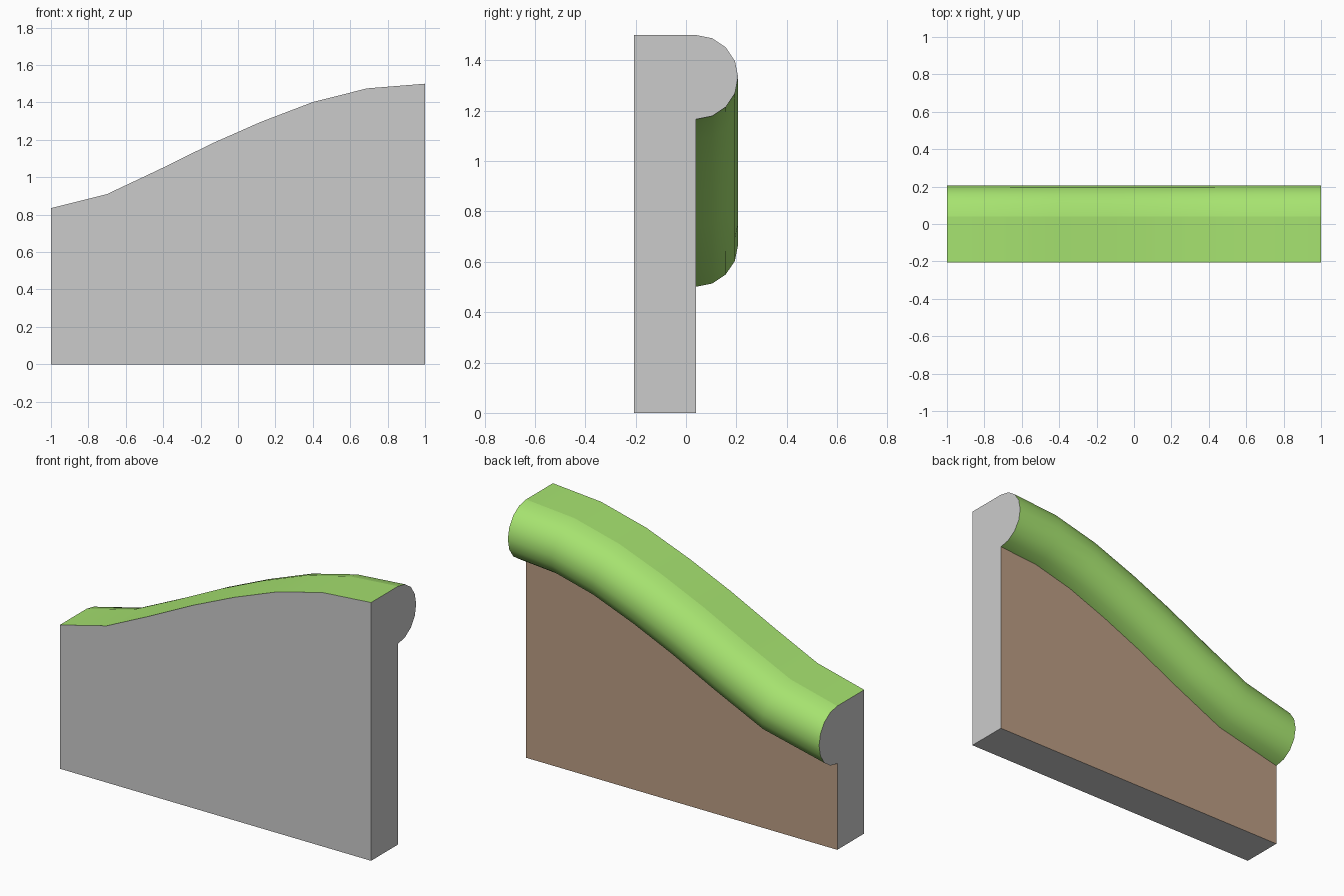
import bpy, bmesh, math

if "Cube" in bpy.data.objects:
    bpy.data.objects.remove(bpy.data.objects["Cube"])

FRONT, BACK, R, SEG = -0.207, 0.04, 0.167, 8

# Upper outline of the sloping wall (x, z)
outline = [(-1, 0.835), (-0.70, 0.91), (-0.42, 1.042), (-0.14, 1.18),
           (0.12, 1.295), (0.40, 1.402), (0.69, 1.475), (1, 1.5)]


def material(name, color):
    m = bpy.data.materials.new(name)
    m.diffuse_color = (*color, 1)
    m.use_nodes = True
    m.node_tree.nodes["Principled BSDF"].inputs["Base Color"].default_value = m.diffuse_color
    return m


bm = bmesh.new()

# Half-round rail sections, square to the slope, vertical at both ends
rings, front_top = [], []
last = len(outline) - 1
for i, (x, z) in enumerate(outline):
    slope = 0.0
    if 0 < i < last:
        (x0, z0), (x1, z1) = outline[i - 1], outline[i + 1]
        slope = math.atan2(z1 - z0, x1 - x0)
    ring = []
    for j in range(SEG + 1):
        a = math.pi * j / SEG
        drop = R * (1 - math.cos(a))
        ring.append(bm.verts.new((x + drop * math.sin(slope),
                                  BACK + R * math.sin(a),
                                  z - drop * math.cos(slope))))
    rings.append(ring)
    front_top.append(bm.verts.new((x, FRONT, z)))

# Floor corners
fl, fr, bl, br = (bm.verts.new((x, y, 0)) for y in (FRONT, BACK) for x in (-1, 1))


def face(verts, mat=0, smooth=False):
    f = bm.faces.new(verts)
    f.material_index, f.smooth = mat, smooth


# Green flat top and rounded rail
for i in range(last):
    a, b = rings[i], rings[i + 1]
    face((front_top[i], front_top[i + 1], b[0], a[0]), 1, True)
    for j in range(SEG):
        face((a[j], b[j], b[j + 1], a[j + 1]), 1, True)

# Grey front, ends and underside, brown back
face([fl, fr] + front_top[::-1])
face([fl, front_top[0]] + rings[0] + [bl])
face([fr, front_top[-1]] + rings[-1] + [br])
face((fl, fr, br, bl))
face([bl, br] + [r[-1] for r in reversed(rings)], 2)

bmesh.ops.recalc_face_normals(bm, faces=bm.faces)

# Crisp edges at corners and where the flat top meets the rail
crease = {r[0] for r in rings}
for e in bm.edges:
    if e.calc_face_angle(0) > 0.6 or all(v in crease for v in e.verts):
        e.smooth = False

mesh = bpy.data.meshes.new("sloping_wall")
bm.to_mesh(mesh)
bm.free()
for m in (material("stone_grey", (0.8, 0.8, 0.8)),
          material("grass_green", (0.38, 0.76, 0.16)),
          material("earth_brown", (0.50, 0.34, 0.23))):
    mesh.materials.append(m)
bpy.context.collection.objects.link(bpy.data.objects.new("sloping_wall", mesh))
